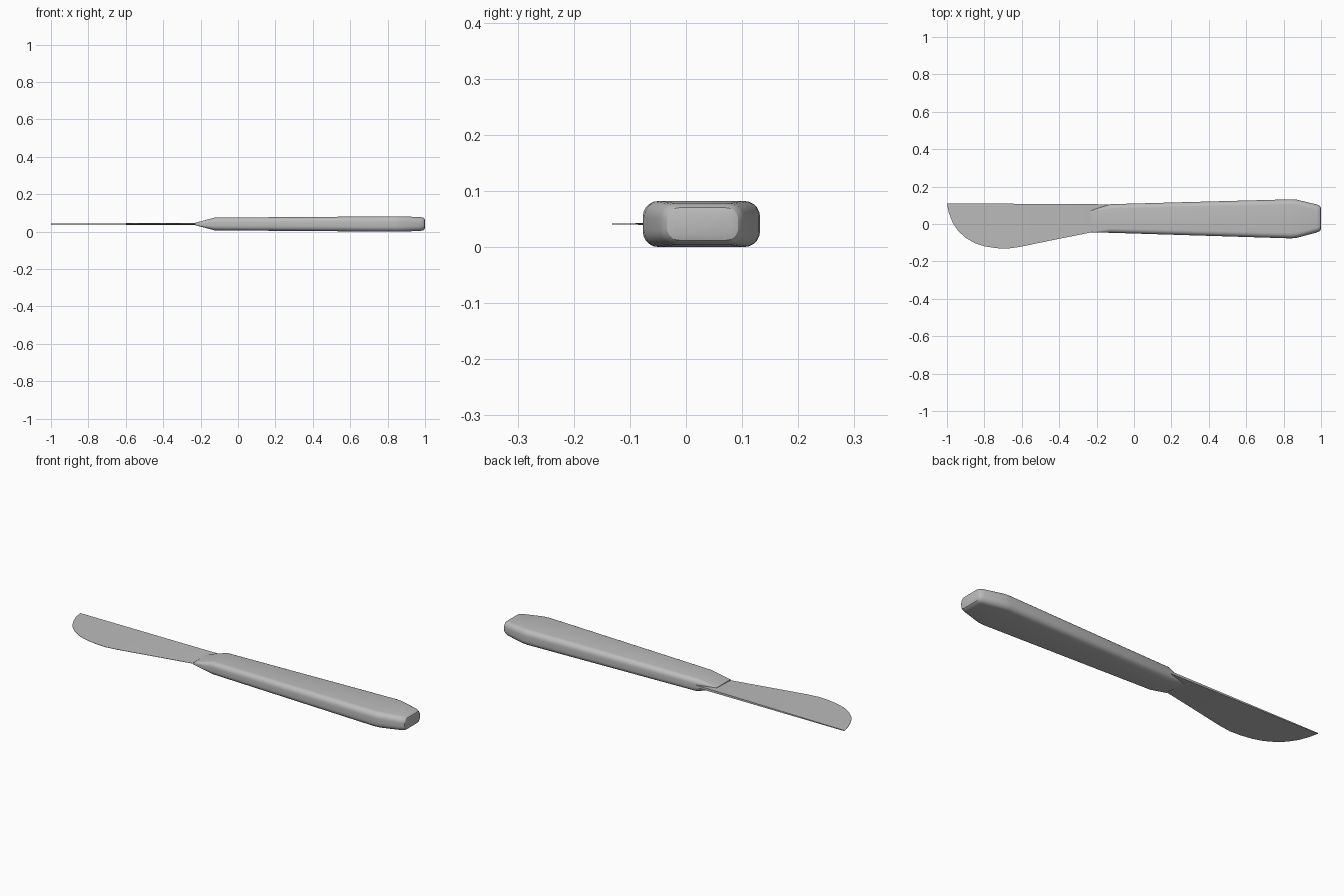
import bpy, bmesh
from math import sin, cos, pi, radians

cube = bpy.data.objects.get("Cube")
if cube:
    bpy.data.objects.remove(cube, do_unlink=True)

steel = bpy.data.materials.new("brushed_steel")
steel.use_nodes = True
steel.diffuse_color = (0.5, 0.5, 0.5, 1)
steel.node_tree.nodes["Principled BSDF"].inputs["Base Color"].default_value = (0.5, 0.5, 0.5, 1)

MID_Z = 0.041


def loft(name, rings, cap_start=True):
    """Skin a list of equal-length closed rings and cap the ends."""
    bm = bmesh.new()
    loops = [[bm.verts.new(p) for p in ring] for ring in rings]
    n = len(loops[0])
    for a, b in zip(loops, loops[1:]):
        for i in range(n):
            j = (i + 1) % n
            bm.faces.new((a[i], a[j], b[j], b[i]))
    bm.faces.new(loops[0])
    bm.faces.new(loops[-1])
    bmesh.ops.recalc_face_normals(bm, faces=bm.faces)
    mesh = bpy.data.meshes.new(name)
    bm.to_mesh(mesh)
    bm.free()
    mesh.materials.append(steel)
    obj = bpy.data.objects.new(name, mesh)
    bpy.context.collection.objects.link(obj)
    bpy.ops.object.select_all(action='DESELECT')
    obj.select_set(True)
    bpy.context.view_layer.objects.active = obj
    bpy.ops.object.shade_smooth_by_angle(angle=radians(28))
    return obj


def rounded_section(x, y0, y1, half, radius, steps=5):
    """Rounded rectangle across the handle at x."""
    ring = []
    corners = [(y1 - radius, half - radius), (y0 + radius, half - radius),
               (y0 + radius, radius - half), (y1 - radius, radius - half)]
    for k, (cy, cz) in enumerate(corners):
        for s in range(steps + 1):
            a = pi / 2 * (k + s / steps)
            ring.append((x, cy + radius * cos(a), MID_Z + cz + radius * sin(a)))
    return ring


# Handle: pinched guard, widening grip, tapered and rounded butt
handle_stations = [
    (-0.23, -0.045, 0.072, 0.006, 0.003),
    (-0.125, -0.047, 0.106, 0.034, 0.024),
    (0.84, -0.077, 0.132, 0.041, 0.028),
    (0.87, -0.074, 0.130, 0.041, 0.028),
    (0.975, -0.046, 0.105, 0.037, 0.027),
    (0.99, -0.040, 0.099, 0.034, 0.025),
    (0.997, -0.034, 0.093, 0.029, 0.022),
    (1.0, -0.024, 0.083, 0.020, 0.016),
]
loft("handle", [rounded_section(*s) for s in handle_stations])

# Blade: straight spine, curved belly, wedge section thinning to the edge
belly = [(-0.08, -0.02), (-0.23, -0.045), (-0.40, -0.079), (-0.55, -0.110),
         (-0.62, -0.124), (-0.68, -0.132), (-0.74, -0.129), (-0.80, -0.119),
         (-0.85, -0.103), (-0.90, -0.074), (-0.94, -0.037), (-0.97, 0.008),
         (-0.99, 0.060), (-1.0, 0.108)]
blade_rings = []
for x, y in belly:
    spine = 0.105 - 0.006 * (x + 0.1)
    t = 0.002 + 0.005 * (x + 1)
    blade_rings.append([(x, spine, MID_Z + t), (x, y, MID_Z + 0.0008),
                        (x, y, MID_Z - 0.0008), (x, spine, MID_Z - t)])
loft("blade", blade_rings)
